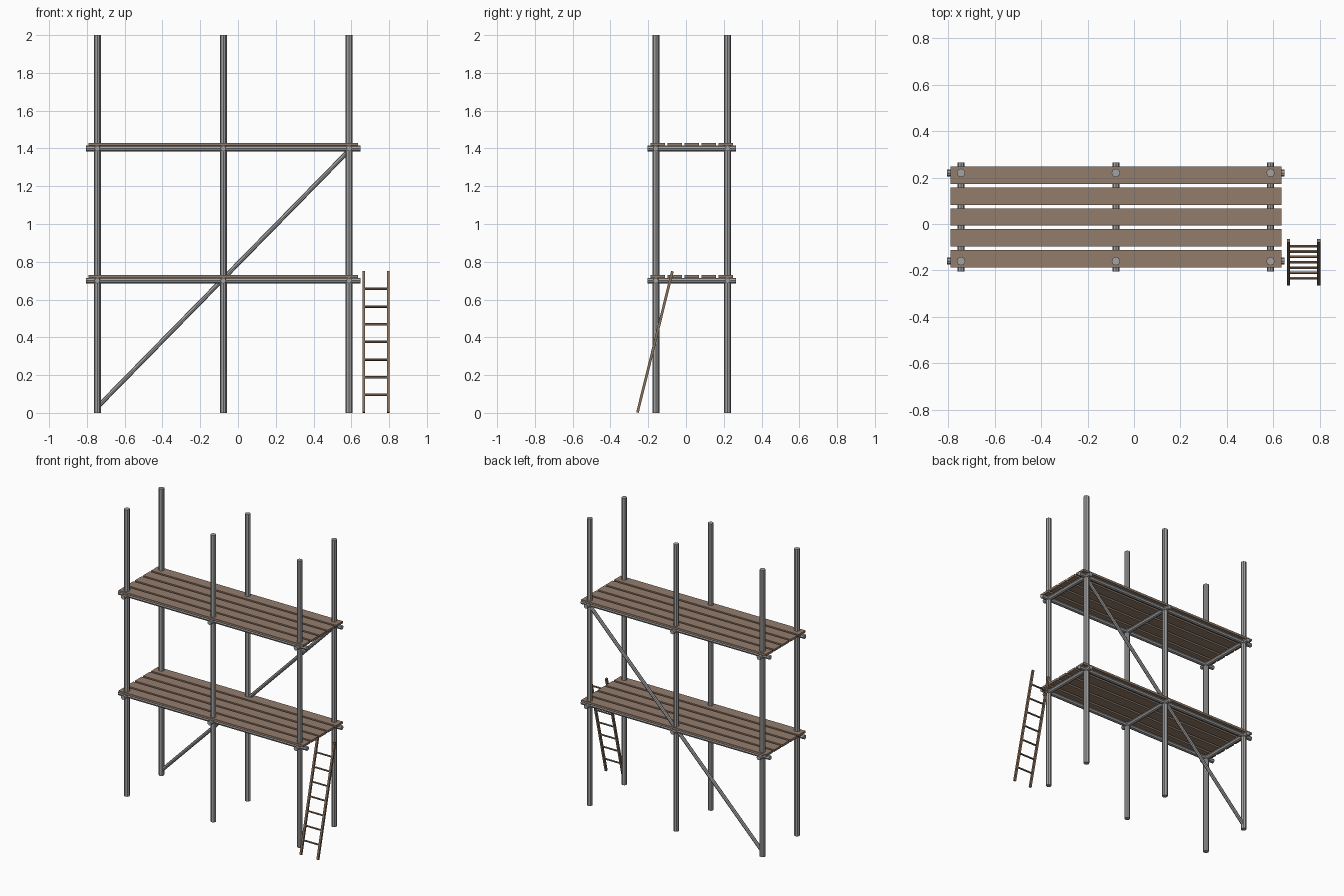
import bpy
from mathutils import Vector

if "Cube" in bpy.data.objects:
    bpy.data.objects.remove(bpy.data.objects["Cube"])


def material(name, rgb):
    m = bpy.data.materials.new(name)
    m.diffuse_color = (*rgb, 1)
    m.use_nodes = True
    m.node_tree.nodes["Principled BSDF"].inputs["Base Color"].default_value = m.diffuse_color
    return m


STEEL = material("grey steel", (0.36, 0.36, 0.36))
PLANK = material("plank wood", (0.29, 0.205, 0.15))
LADDER = material("ladder wood", (0.25, 0.165, 0.11))


def finish(name, mat):
    o = bpy.context.object
    o.name = name
    o.data.materials.append(mat)
    return o


def tube(name, a, b, r, mat, sides=8):
    a, b = Vector(a), Vector(b)
    d = b - a
    bpy.ops.mesh.primitive_cylinder_add(
        vertices=sides, radius=r, depth=d.length, location=(a + b) / 2,
        rotation=d.to_track_quat('Z', 'Y').to_euler())
    return finish(name, mat)


def box(name, loc, size, mat, rot=(0, 0, 0)):
    bpy.ops.mesh.primitive_cube_add(size=1, location=loc, rotation=rot)
    o = finish(name, mat)
    o.scale = size
    return o


POST_X = (-0.745, -0.078, 0.588)
POST_Y = (-0.16, 0.22)
LEVELS = (0.70, 1.40)
MID_X, MID_Y = -0.078, 0.03

# Upright posts
for x in POST_X:
    for y in POST_Y:
        tube("post", (x, y, 0), (x, y, 2), 0.0185, STEEL)

for z in LEVELS:
    # Long rails and cross rails under each deck
    for y in POST_Y:
        tube("long_rail", (MID_X - 0.727, y, z), (MID_X + 0.727, y, z), 0.015, STEEL)
    for x in POST_X:
        tube("cross_rail", (x, MID_Y - 0.235, z), (x, MID_Y + 0.235, z), 0.015, STEEL)
    # Deck planks
    for i in range(5):
        box("plank", (MID_X, MID_Y + (i - 2) * 0.09, z + 0.0225),
            (1.426, 0.075, 0.015), PLANK)

# Diagonal brace across the back
tube("diagonal_brace", (-0.745, 0.22, 0.03), (0.588, 0.22, 1.39), 0.012, STEEL)

# Leaning ladder
foot, top = Vector((0, -0.257, 0.002)), Vector((0, -0.072, 0.75))
lean = top - foot
rot = lean.to_track_quat('Z', 'Y').to_euler()
for x in (0.665, 0.796):
    c = (foot + top) / 2
    o = box("ladder_rail", (x, c.y, c.z), (0.014, 0.014, lean.length), LADDER)
    o.rotation_euler = (-lean.angle(Vector((0, 0, 1))), 0, 0)
for i in range(7):
    p = foot + lean * ((i + 1) / 8)
    tube("ladder_rung", (0.665, p.y, p.z), (0.796, p.y, p.z), 0.0065, LADDER, 6)
